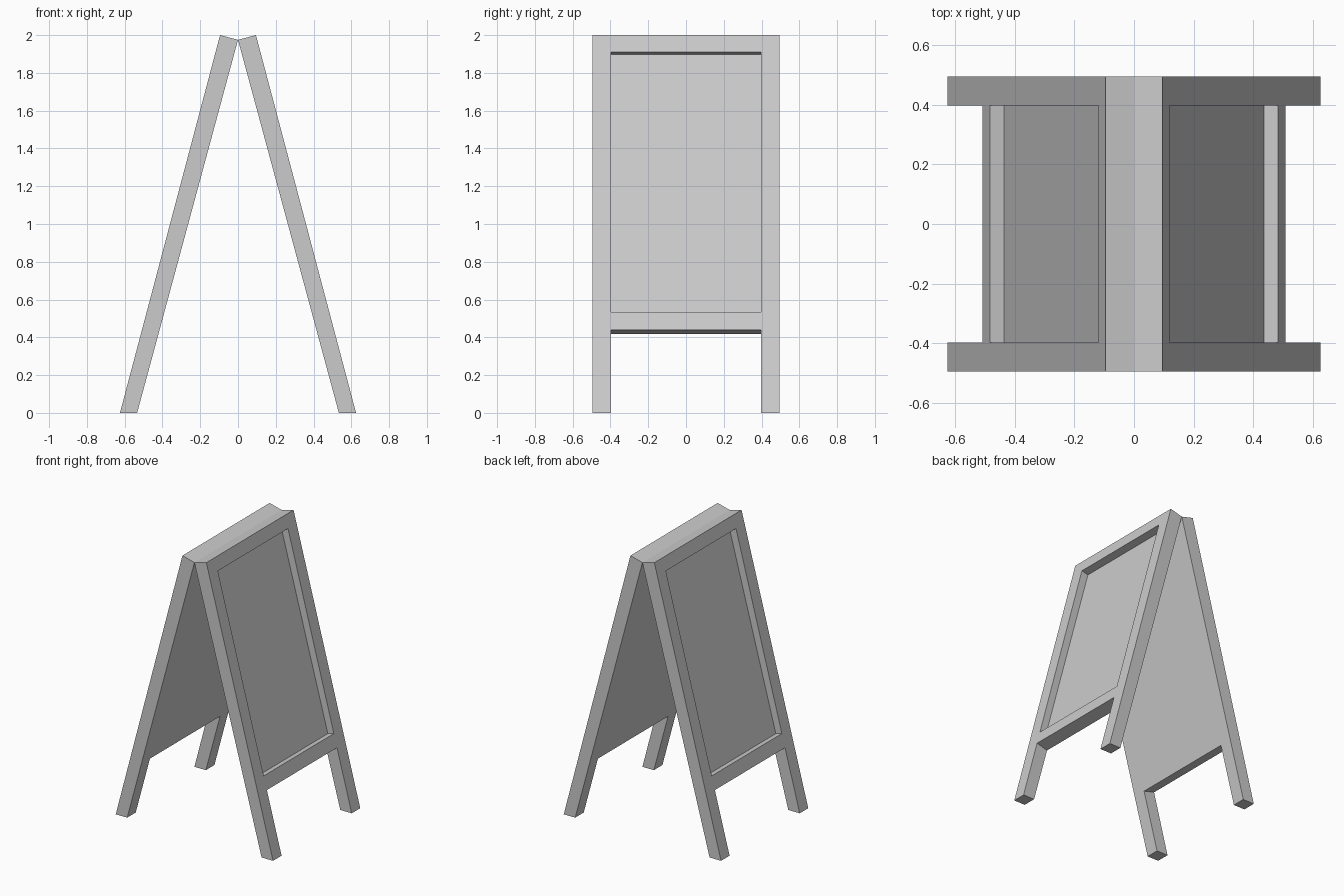
import bpy, bmesh

if "Cube" in bpy.data.objects:
    bpy.data.objects.remove(bpy.data.objects["Cube"])

grey = bpy.data.materials.new("plain grey")
grey.diffuse_color = (0.6, 0.6, 0.6, 1)
grey.use_nodes = True
grey.node_tree.nodes["Principled BSDF"].inputs["Base Color"].default_value = grey.diffuse_color

# Board layout: widths across y, rail heights on the outer and inner faces, depth layers
YS = [-0.495, -0.398, 0.398, 0.495]
ROWS = [(0, 0), (0.44, 0.417), (0.535, 0.511), (1.91, 1.886), (2.0, 1.975)]
DEPTHS = [0, 0.55, 1]          # 0 = outer face, 1 = inner face


def solid(c, r, d):
    """True where the board has wood: legs, rails and the thin recessed panel."""
    if not (0 <= c < 3 and 0 <= r < 4 and 0 <= d < 2):
        return False
    if c == 1 and r == 0:      # gap between the feet
        return False
    if c == 1 and r == 2:      # panel set back from the frame
        return d == 1
    return True


def point(side, c, r, d):
    zo, zi = ROWS[r]
    xo = 0.625 - 0.265 * zo
    xi = 0.534 * (1 - zi / 1.975)
    t = DEPTHS[d]
    return (side * (xo + (xi - xo) * t), YS[c], zo + (zi - zo) * t)


def make_board(name, side):
    bm = bmesh.new()
    verts = {}

    def vert(key):
        if key not in verts:
            verts[key] = bm.verts.new(point(side, *key))
        return verts[key]

    # Skin every exposed cell side
    for c in range(3):
        for r in range(4):
            for d in range(2):
                if not solid(c, r, d):
                    continue
                for axis in range(3):
                    for step in (0, 1):
                        near = [c, r, d]
                        near[axis] += 2 * step - 1
                        if solid(*near):
                            continue
                        a, b = [i for i in range(3) if i != axis]
                        quad = []
                        for u, v in ((0, 0), (1, 0), (1, 1), (0, 1)):
                            k = [c, r, d]
                            k[axis] += step
                            k[a] += u
                            k[b] += v
                            quad.append(vert(tuple(k)))
                        bm.faces.new(quad)
    bmesh.ops.recalc_face_normals(bm, faces=bm.faces[:])
    # Merge flat neighbours into clean faces
    bmesh.ops.dissolve_limit(bm, angle_limit=0.03, verts=bm.verts[:], edges=bm.edges[:])
    mesh = bpy.data.meshes.new(name)
    bm.to_mesh(mesh)
    bm.free()
    mesh.materials.append(grey)
    obj = bpy.data.objects.new(name, mesh)
    bpy.context.collection.objects.link(obj)


# Two mirrored boards leaning together at the top
make_board("right_board", 1)
make_board("left_board", -1)
